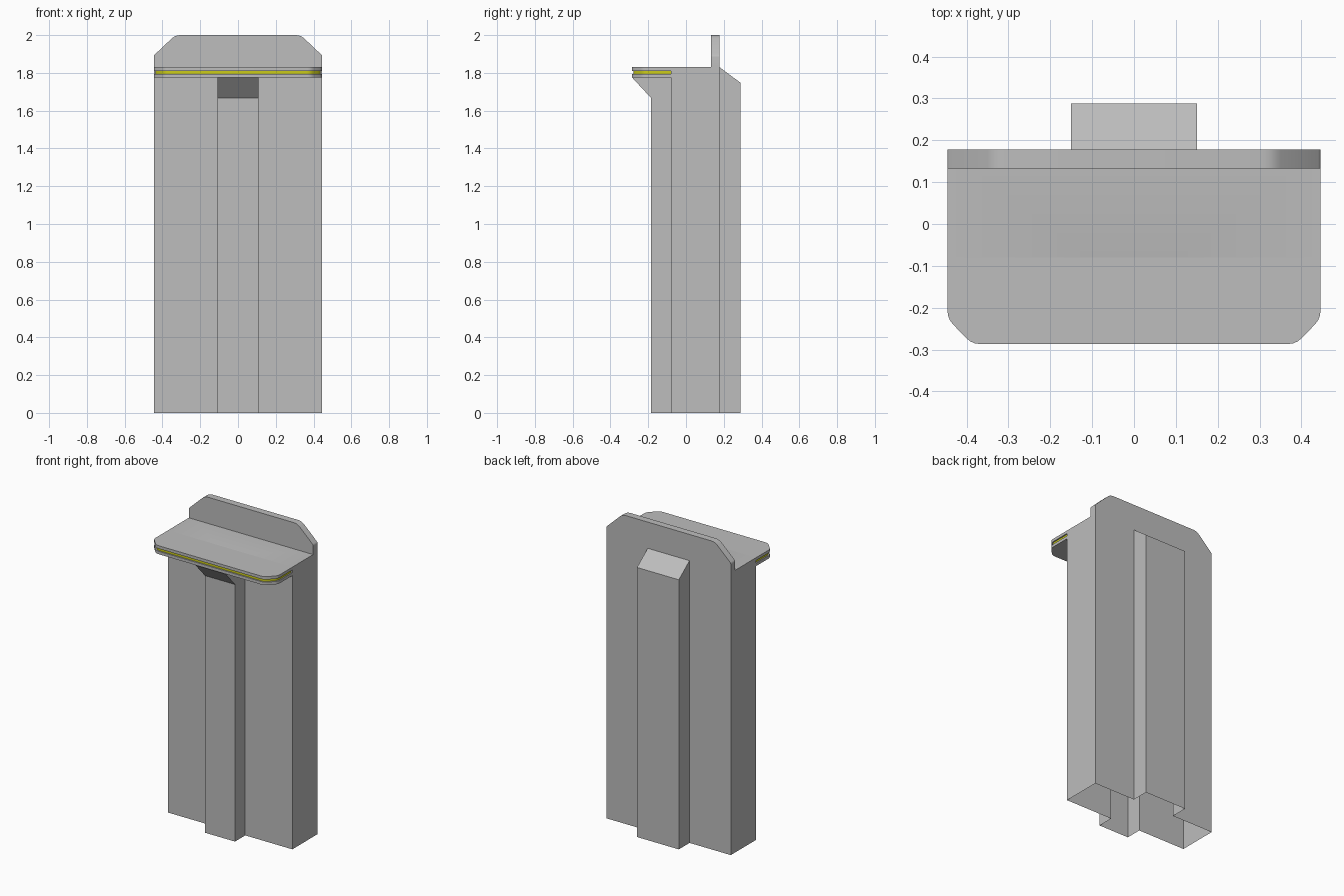
import bpy, bmesh, math
from mathutils import Vector

cube = bpy.data.objects.get("Cube")
if cube:
    bpy.data.objects.remove(cube)


def material(name, rgb):
    m = bpy.data.materials.new(name)
    m.use_nodes = True
    m.diffuse_color = (*rgb, 1)
    m.node_tree.nodes["Principled BSDF"].inputs["Base Color"].default_value = (*rgb, 1)
    return m


grey = material("plain_grey", (0.51, 0.51, 0.51))
yellow = material("yellow", (0.6, 0.6, 0.01))

W = 0.446                    # half width
FRONT, BACK = -0.08, 0.178   # main body depth
TOP = 1.83                   # deck height


def finish(bm, name, mat):
    bmesh.ops.remove_doubles(bm, verts=bm.verts, dist=1e-5)
    bmesh.ops.recalc_face_normals(bm, faces=bm.faces)
    me = bpy.data.meshes.new(name)
    bm.to_mesh(me)
    bm.free()
    me.materials.append(mat)
    ob = bpy.data.objects.new(name, me)
    bpy.context.collection.objects.link(ob)
    bpy.ops.object.select_all(action='DESELECT')
    ob.select_set(True)
    bpy.context.view_layer.objects.active = ob
    bpy.ops.object.shade_smooth_by_angle(angle=math.radians(30))
    return ob


def symmetric_outline(half, steps=3):
    """Round the corners of a half outline (u, v, radius) and mirror it."""
    pts = []
    for i, (u, v, r) in enumerate(half):
        p = Vector((u, v))
        if r == 0:
            pts.append(p)
            continue
        before = Vector(half[i - 1][:2])
        after = Vector(half[i + 1][:2]) if i + 1 < len(half) else Vector((0, v))
        a = p + (before - p).normalized() * r
        b = p + (after - p).normalized() * r
        for k in range(steps + 1):
            t = k / steps
            pts.append(a * (1 - t) ** 2 + p * 2 * t * (1 - t) + b * t * t)
    return pts + [Vector((-p.x, p.y)) for p in reversed(pts)]


def prism(name, outline, lo, hi, mat, place):
    """Extrude an outline between two levels; place maps (u, v, level) to 3D."""
    bm = bmesh.new()
    rings = [[bm.verts.new(place(p.x, p.y, l)) for p in outline] for l in (lo, hi)]
    for ring in rings:
        bm.faces.new(ring)
    n = len(outline)
    for i in range(n):
        j = (i + 1) % n
        bm.faces.new((rings[0][i], rings[0][j], rings[1][j], rings[1][i]))
    return finish(bm, name, mat)


# Hollow body, open underneath, with a rib on the front and one on the back
bm = bmesh.new()


def face(*pts):
    bm.faces.new([bm.verts.new(p) for p in pts])


ribs = {
    0.108: [(FRONT, 0), (-0.185, 0), (-0.185, 1.667), (-0.285, 1.775), (FRONT, TOP)],
    0.15: [(BACK, 0), (0.288, 0), (0.288, 1.748), (BACK, TOP)],
}
for w, prof in ribs.items():
    wall = prof[0][0]
    for s in (-1, 1):
        face(*[(s * w, y, z) for y, z in prof])
        face((s * w, wall, 0), (s * W, wall, 0), (s * W, wall, TOP), (s * w, wall, TOP))
    for (y0, z0), (y1, z1) in zip(prof[1:], prof[2:]):
        face((-w, y0, z0), (w, y0, z0), (w, y1, z1), (-w, y1, z1))
for s in (-1, 1):
    face((s * W, FRONT, 0), (s * W, BACK, 0), (s * W, BACK, TOP), (s * W, FRONT, TOP))
fw, bw = ribs
face(*[(x, FRONT, TOP) for x in (-W, -fw, fw, W)],
     *[(x, BACK, TOP) for x in (W, bw, -bw, -W)])
finish(bm, "body_shell", grey)


# Overhanging front ledge: two slabs with a recessed coloured band between them
def ledge(inset):
    return symmetric_outline([(W - inset, FRONT, 0),
                              (W - inset, -0.226 + inset / 2, 0.02),
                              (0.387 - inset / 2, -0.287 + inset, 0.02)])


flat = lambda u, v, l: (u, v, l)
prism("ledge_lower_slab", ledge(0), 1.775, 1.794, grey, flat)
prism("ledge_upper_slab", ledge(0), 1.811, TOP, grey, flat)
prism("ledge_band", ledge(0.008), 1.794, 1.811, yellow, flat)

# Upright back plate with cut corners
plate = symmetric_outline([(W, TOP, 0), (W, 1.892, 0.008), (0.332, 2.0, 0.025)])
prism("back_plate", plate, 0.133, BACK, grey, lambda u, v, l: (u, l, v))
